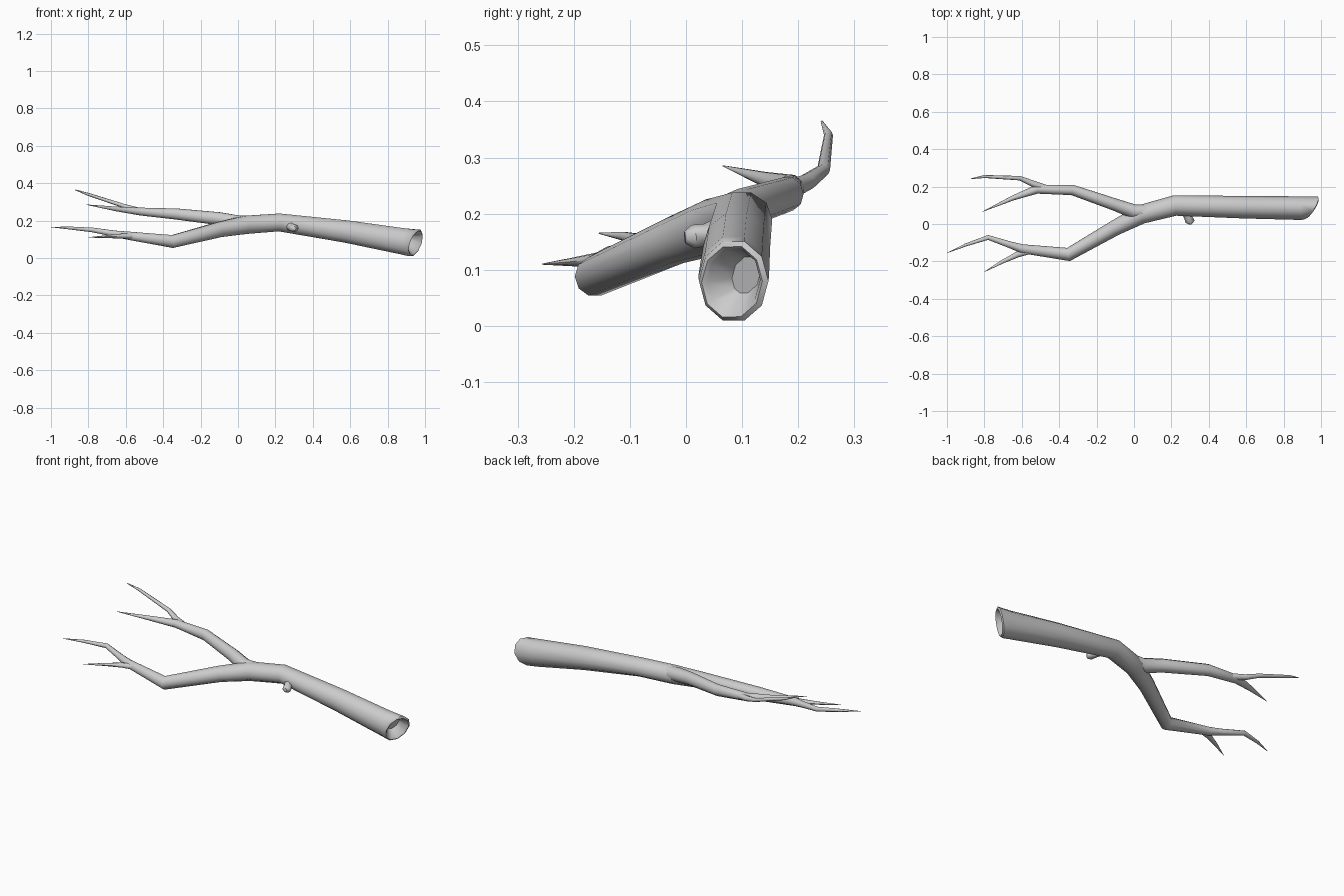
import bpy, bmesh, math
from mathutils import Vector

cube = bpy.data.objects.get("Cube")
if cube:
    bpy.data.objects.remove(cube, do_unlink=True)

bark = bpy.data.materials.new("pale_grey_wood")
bark.use_nodes = True
GREY = (0.6, 0.6, 0.6, 1)
bark.diffuse_color = GREY
bark.node_tree.nodes["Principled BSDF"].inputs["Base Color"].default_value = GREY


def limb(name, stations, sides=10, hollow=False):
    """Tapered tube through stations (x, y, z, half width, half height)."""
    bm = bmesh.new()
    centres = [Vector(s[:3]) for s in stations]
    rings = []
    for i, (c, s) in enumerate(zip(centres, stations)):
        before = (c - centres[i - 1]).normalized() if i else Vector()
        after = (centres[i + 1] - c).normalized() if i + 1 < len(centres) else Vector()
        along = (before + after).normalized()
        across = Vector((0, 0, 1)).cross(along).normalized()
        up = along.cross(across)
        angles = [math.tau * k / sides for k in range(sides)]
        rings.append([bm.verts.new(c + across * math.cos(a) * s[3] + up * math.sin(a) * s[4])
                      for a in angles])
    for a, b in zip(rings, rings[1:]):
        for k in range(sides):
            n = (k + 1) % sides
            bm.faces.new((a[k], a[n], b[n], b[k]))
    start = bm.faces.new(rings[0][::-1])
    bm.faces.new(rings[-1])
    if hollow:
        # slanted break with a rounded lip and a sunken core
        c = centres[0]
        for v in rings[0]:
            v.co.x += 0.6 * (v.co.y - c.y) + 0.15 * (v.co.z - c.z)
        bm.normal_update()
        for thickness, depth in ((0.009, 0.006), (0.008, -0.006), (0.025, -0.045)):
            bmesh.ops.inset_individual(bm, faces=[start], thickness=thickness, depth=depth)
    bmesh.ops.recalc_face_normals(bm, faces=bm.faces)
    mesh = bpy.data.meshes.new(name)
    bm.to_mesh(mesh)
    bm.free()
    mesh.materials.append(bark)
    obj = bpy.data.objects.new(name, mesh)
    bpy.context.collection.objects.link(obj)
    bpy.ops.object.select_all(action='DESELECT')
    obj.select_set(True)
    bpy.context.view_layer.objects.active = obj
    bpy.ops.object.shade_smooth_by_angle(angle=math.radians(50))


# trunk running on into the front branch
limb("trunk_and_front_branch", [
    (0.945, 0.085, 0.08, 0.062, 0.075), (0.88, 0.085, 0.089, 0.063, 0.074),
    (0.58, 0.09, 0.141, 0.06, 0.063), (0.22, 0.099, 0.19, 0.055, 0.05),
    (0.04, 0.052, 0.177, 0.051, 0.051), (-0.1, -0.02, 0.152, 0.042, 0.043),
    (-0.35, -0.163, 0.088, 0.036, 0.036), (-0.6, -0.132, 0.121, 0.024, 0.022),
    (-0.66, -0.112, 0.13, 0.018, 0.017), (-0.78, -0.072, 0.15, 0.013, 0.013),
    (-0.9, -0.112, 0.16, 0.008, 0.008), (-1.0, -0.155, 0.165, 0.001, 0.001)], hollow=True)
limb("front_twig", [
    (-0.54, -0.138, 0.118, 0.018, 0.018), (-0.62, -0.162, 0.117, 0.016, 0.013),
    (-0.7, -0.2, 0.114, 0.01, 0.008), (-0.8, -0.256, 0.11, 0.001, 0.001)], 8)

# rear branch and its two twigs
limb("rear_branch", [
    (0.12, 0.068, 0.185, 0.036, 0.042), (0.0, 0.066, 0.19, 0.039, 0.039),
    (-0.1, 0.103, 0.21, 0.033, 0.036), (-0.33, 0.182, 0.235, 0.028, 0.031),
    (-0.52, 0.186, 0.248, 0.024, 0.022), (-0.65, 0.138, 0.262, 0.013, 0.013),
    (-0.81, 0.066, 0.285, 0.001, 0.001)])
limb("rear_twig", [
    (-0.47, 0.19, 0.245, 0.019, 0.018), (-0.54, 0.215, 0.256, 0.017, 0.015),
    (-0.61, 0.245, 0.278, 0.012, 0.011), (-0.8, 0.254, 0.34, 0.008, 0.008),
    (-0.87, 0.242, 0.364, 0.002, 0.002)], 8)

# small broken stub on the trunk
limb("trunk_stub", [
    (0.28, 0.065, 0.17, 0.026, 0.026), (0.29, 0.035, 0.162, 0.022, 0.02),
    (0.3, 0.012, 0.159, 0.024, 0.021), (0.302, -0.002, 0.158, 0.008, 0.011)], 8)
